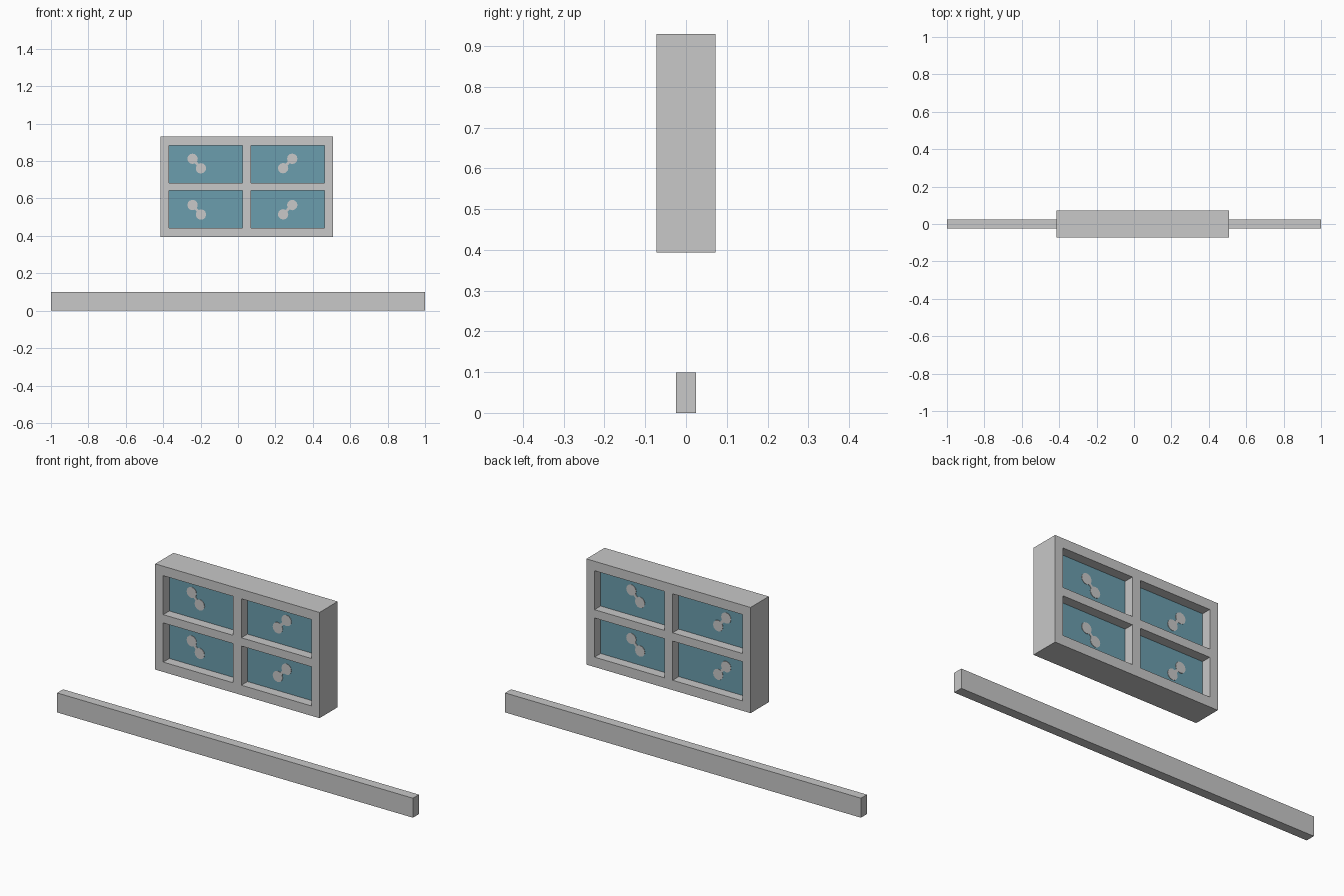
import bpy, bmesh, math
from mathutils import Matrix

if "Cube" in bpy.data.objects:
    bpy.data.objects.remove(bpy.data.objects["Cube"])


def material(name, rgb):
    m = bpy.data.materials.new(name)
    m.diffuse_color = (*rgb, 1.0)
    m.use_nodes = True
    m.node_tree.nodes["Principled BSDF"].inputs["Base Color"].default_value = m.diffuse_color
    return m


GREY = material("light grey", (0.578, 0.578, 0.578))
BLUE = material("glass blue", (0.147, 0.337, 0.418))


def finish(bm, name, mat):
    bmesh.ops.recalc_face_normals(bm, faces=bm.faces)
    me = bpy.data.meshes.new(name)
    bm.to_mesh(me)
    bm.free()
    me.materials.append(mat)
    ob = bpy.data.objects.new(name, me)
    bpy.context.collection.objects.link(ob)
    return ob


def box(name, mat, lo, hi):
    bm = bmesh.new()
    bmesh.ops.create_cube(bm, size=1)
    for v in bm.verts:
        v.co = [(a + b) / 2 + c * (b - a) for a, b, c in zip(lo, hi, v.co)]
    return finish(bm, name, mat)


# Long base bar
box("base_bar", GREY, (-1, -0.024, 0), (1, 0.024, 0.099))

# Window frame: a grid of strips with the four openings left out, extruded in depth
X = [-0.414, -0.369, 0.024, 0.070, 0.463, 0.509]
Z = [0.393, 0.443, 0.642, 0.684, 0.882, 0.930]
D = 0.073
bm = bmesh.new()
grid = [[bm.verts.new((x, -D, z)) for z in Z] for x in X]
for i in range(5):
    for j in range(5):
        if not (i % 2 and j % 2):
            bm.faces.new((grid[i][j], grid[i + 1][j], grid[i + 1][j + 1], grid[i][j + 1]))
ext = bmesh.ops.extrude_face_region(bm, geom=bm.faces[:], use_keep_orig=True)
for v in ext["geom"]:
    if isinstance(v, bmesh.types.BMVert):
        v.co.y = D
finish(bm, "window_frame", GREY)

# Glass panes, recessed on both sides
G = 0.024
for i, side in ((1, "left"), (3, "right")):
    for j, level in ((1, "lower"), (3, "upper")):
        box(f"{level}_{side}_pane", BLUE, (X[i], -G, Z[j]), (X[i + 1], G, Z[j + 1]))


# Pale spots on the glass: two round plates joined by a thin neck
def spots(name, high, low, y):
    bm = bmesh.new()
    t = 0.002
    for x, z in (high, low):
        bmesh.ops.create_cone(
            bm, cap_ends=True, segments=12, radius1=0.028, radius2=0.028, depth=t,
            matrix=Matrix.Translation((x, y, z)) @ Matrix.Rotation(math.pi / 2, 4, 'X'))
    dx, dz = low[0] - high[0], low[1] - high[1]
    neck = (Matrix.Translation(((high[0] + low[0]) / 2, y, (high[1] + low[1]) / 2))
            @ Matrix.Rotation(-math.atan2(dz, dx), 4, 'Y')
            @ Matrix.Diagonal((0.03, t * 0.9, 0.014, 1)))
    bmesh.ops.create_cube(bm, size=1, matrix=neck)
    finish(bm, name, GREY)


for level, z in (("lower", 0.565), ("upper", 0.812)):
    for face, y in (("front", -G - 0.001), ("back", G + 0.001)):
        spots(f"{level}_left_{face}_spots", (-0.243, z), (-0.198, z - 0.051), y)
        spots(f"{level}_right_{face}_spots", (0.290, z), (0.241, z - 0.050), y)
